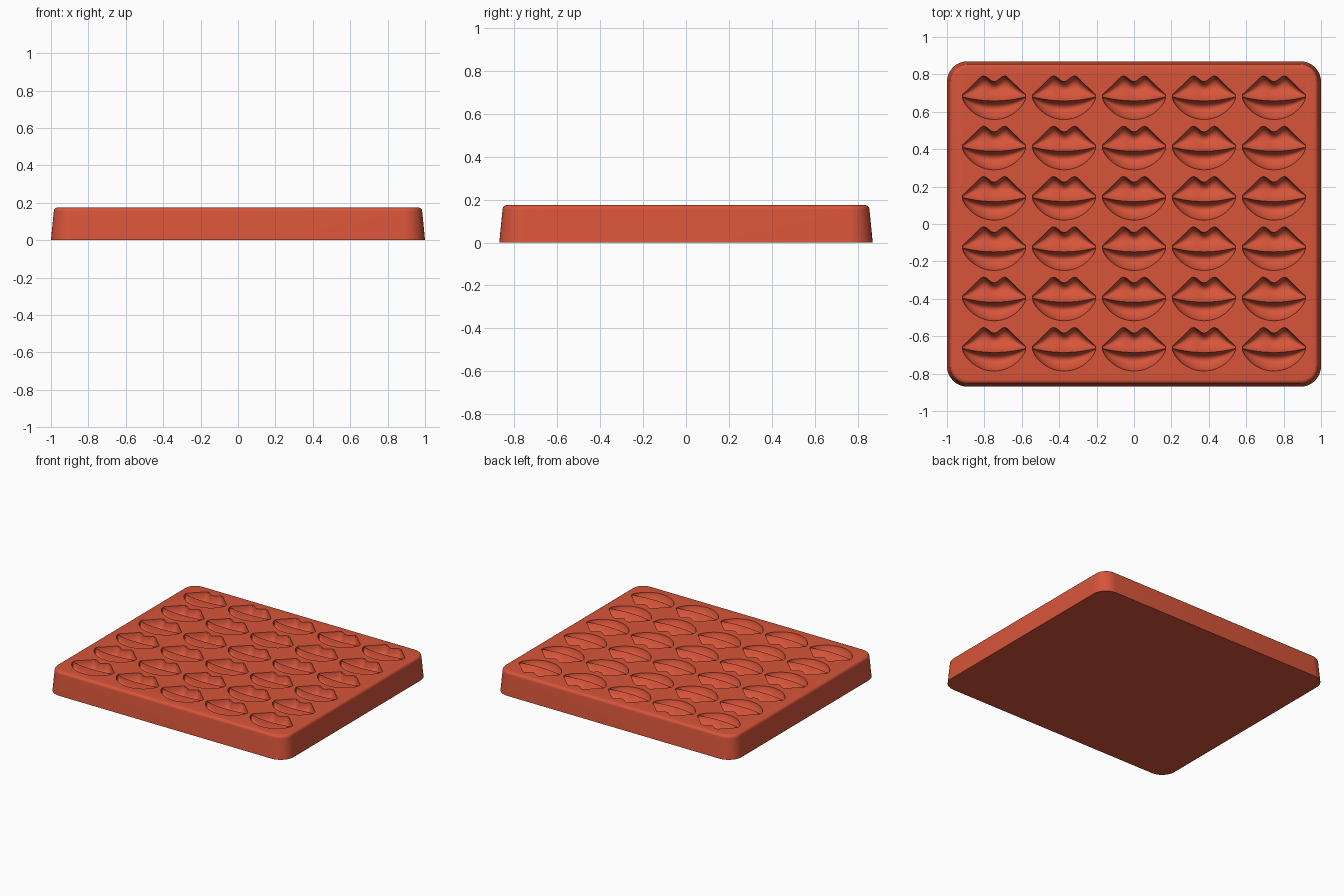
import bpy, bmesh
from math import sin, cos, pi

if "Cube" in bpy.data.objects:
    bpy.data.objects.remove(bpy.data.objects["Cube"])

HALF_X, HALF_Y, TOP, CORNER = 1.0, 0.87, 0.175, 0.11
COLS, ROWS, PITCH_X, PITCH_Y = 5, 6, 0.374, 0.269
LIP_HALF = 0.168

red = bpy.data.materials.new("coral red silicone")
red.use_nodes = True
red.diffuse_color = (0.68, 0.09, 0.042, 1)
red.node_tree.nodes["Principled BSDF"].inputs["Base Color"].default_value = red.diffuse_color


def loft(bm, rings):
    """Skin a list of closed rings and cap both ends."""
    loops = [[bm.verts.new(p) for p in ring] for ring in rings]
    for a, b in zip(loops, loops[1:]):
        for i in range(len(a)):
            j = (i + 1) % len(a)
            bm.faces.new((a[i], a[j], b[j], b[i]))
    bm.faces.new(loops[0][::-1])
    bm.faces.new(loops[-1])


def finish(name, bm):
    bmesh.ops.recalc_face_normals(bm, faces=bm.faces[:])
    mesh = bpy.data.meshes.new(name)
    bm.to_mesh(mesh)
    bm.free()
    mesh.materials.append(red)
    obj = bpy.data.objects.new(name, mesh)
    bpy.context.collection.objects.link(obj)
    return obj


# Tray body: tapered rounded rectangle with a filleted top rim
def rounded_rect(inset, z, steps=10):
    r = CORNER - inset
    pts = []
    for q, (sx, sy) in enumerate(((1, 1), (-1, 1), (-1, -1), (1, -1))):
        for k in range(steps + 1):
            a = (q + k / steps) * pi / 2
            pts.append((sx * (HALF_X - CORNER) + r * cos(a),
                        sy * (HALF_Y - CORNER) + r * sin(a), z))
    return pts


FILLET, TAPER = 0.022, 0.015
rings = [rounded_rect(0, 0)]
for k in range(7):
    a = k / 6 * pi / 2
    rings.append(rounded_rect(TAPER + FILLET * (1 - cos(a)), TOP - FILLET * (1 - sin(a))))
bm = bmesh.new()
loft(bm, rings)
tray = finish("mould_tray", bm)

# Lip cavity: cross-sections along x, each with an upper and a lower hollow
BOW = [(0, .079), (.015, .083), (.03, .096), (.045, .107), (.057, .110), (.07, .105),
       (.09, .085), (.115, .060), (.14, .036), (.168, .010)]


def bow(x):
    x = abs(x)
    for (x0, y0), (x1, y1) in zip(BOW, BOW[1:]):
        if x <= x1:
            return y0 + (y1 - y0) * (x - x0) / (x1 - x0)
    return BOW[-1][1]


def section(cx, cy, u, steps=10):
    x = u * LIP_HALF
    fade = max(0.0, 1 - u * u)
    high = bow(x)
    mouth = -0.003 - 0.021 * fade
    low = -0.010 - 0.114 * fade ** 0.7
    pts = [(high, TOP + 0.03)]
    for y0, y1, deep, start in ((high, mouth, 0.06, 0), (mouth, low, 0.065, 1)):
        for k in range(start, steps + 1):
            v = k / steps
            hollow = max(0.0, sin(pi * v ** 0.75)) ** 0.75
            z = TOP - 0.004 - (0.004 + deep * fade ** 0.6) * hollow
            pts.append((y0 + (y1 - y0) * v, z))
    pts.append((low, TOP + 0.03))
    return [(cx + x, cy + y, z) for y, z in pts]


bm = bmesh.new()
SLICES = 36
for i in range(COLS):
    for j in range(ROWS):
        cx = (i - (COLS - 1) / 2) * PITCH_X
        cy = (j - (ROWS - 1) / 2) * PITCH_Y + 0.01
        loft(bm, [section(cx, cy, -cos(pi * k / SLICES)) for k in range(SLICES + 1)])
cutter = finish("lip_cutter", bm)
cutter.hide_render = True

# Press the lips into the tray
cut = tray.modifiers.new("lip cavities", "BOOLEAN")
cut.operation = "DIFFERENCE"
cut.solver = "EXACT"
cut.object = cutter
bpy.ops.object.select_all(action="DESELECT")
bpy.context.view_layer.objects.active = tray
tray.select_set(True)
bpy.ops.object.modifier_apply(modifier=cut.name)
bpy.data.objects.remove(cutter)
bpy.ops.object.shade_smooth_by_angle(angle=0.6)
